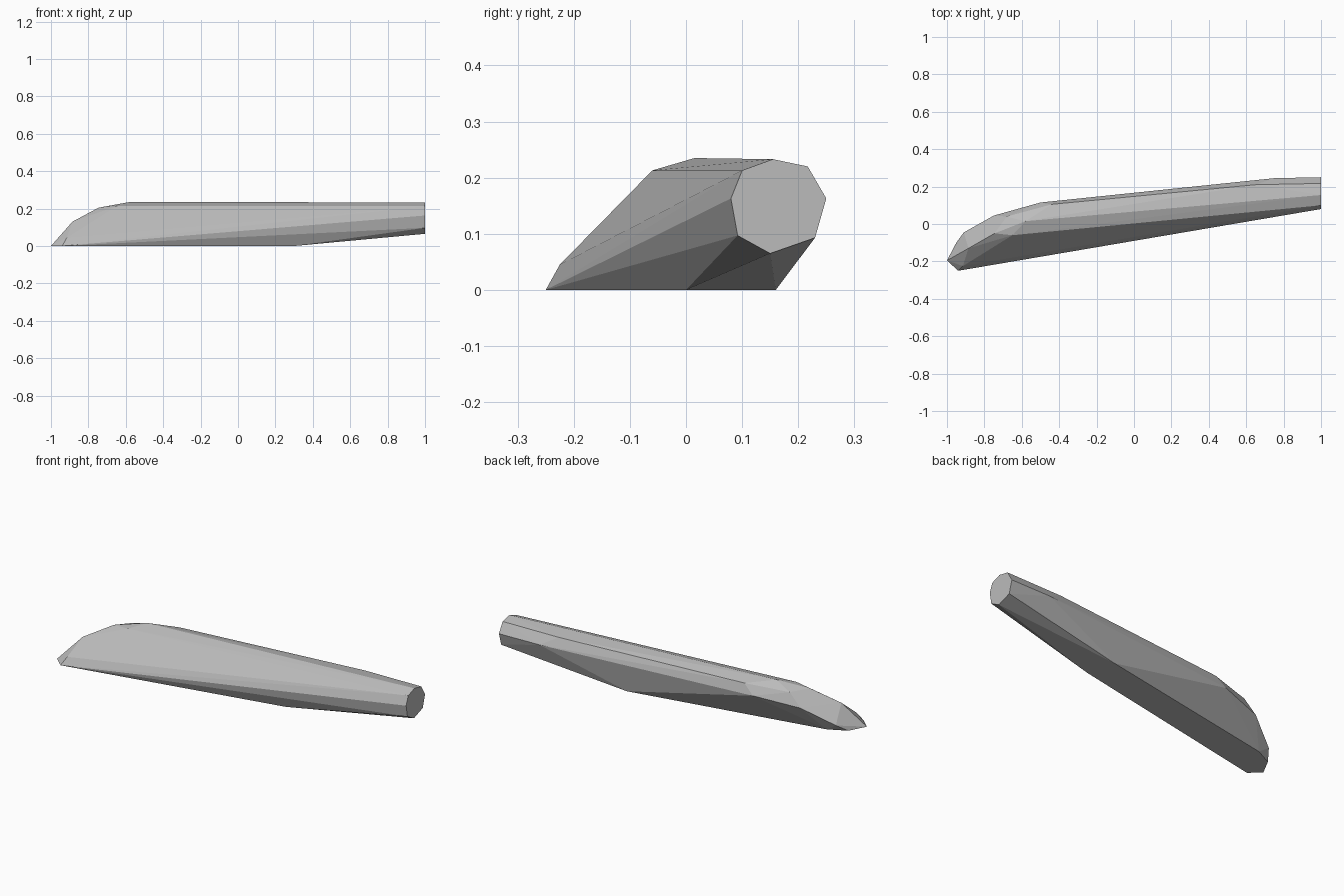
import bpy
import bmesh

# Remove the default cube only
default_cube = bpy.data.objects.get("Cube")
if default_cube:
    bpy.data.objects.remove(default_cube, do_unlink=True)


def make_material(name, colour):
    material = bpy.data.materials.new(name)
    material.use_nodes = True
    material.diffuse_color = colour
    for node in material.node_tree.nodes:
        if node.type == "BSDF_PRINCIPLED":
            node.inputs["Base Color"].default_value = colour
            node.inputs["Roughness"].default_value = 0.8
    return material


def convex_solid(name, points, material):
    """Wrap a flat-faced solid tightly around its corner points."""
    mesh = bpy.data.meshes.new(name)
    bm = bmesh.new()
    for point in points:
        bm.verts.new(point)
    result = bmesh.ops.convex_hull(bm, input=bm.verts[:])
    unused = {item for item in result["geom_interior"] + result["geom_unused"]
              if isinstance(item, bmesh.types.BMVert)}
    bmesh.ops.delete(bm, geom=list(unused), context="VERTS")
    # Merge coplanar triangles into clean facets
    bmesh.ops.dissolve_limit(bm, angle_limit=0.01, verts=bm.verts[:], edges=bm.edges[:])
    bmesh.ops.recalc_face_normals(bm, faces=bm.faces[:])
    bm.to_mesh(mesh)
    bm.free()
    mesh.materials.append(material)
    solid = bpy.data.objects.new(name, mesh)
    bpy.context.collection.objects.link(solid)
    return solid


# Blunt octagonal end, given as (y, z) around the flat cap
cap_profile = [(0.10, 0.213), (0.155, 0.233), (0.217, 0.22), (0.25, 0.163),
               (0.23, 0.093), (0.15, 0.065), (0.092, 0.097), (0.08, 0.163)]
blunt_end = [(1, y, z) for y, z in cap_profile]

# Flat underside, given as (x, y) on the ground
sole_outline = [(0.3, 0), (0.26, 0.16), (-0.85, -0.05),
                (-0.95, -0.1), (-1, -0.195), (-0.94, -0.25)]
sole = [(x, y, 0) for x, y in sole_outline]

# Tapered end: chiselled front rim, then the rising crest
front_rim = [(-0.915, -0.225, 0.045), (-0.885, -0.13, 0.13),
             (-0.745, -0.05, 0.205), (-0.65, -0.06, 0.213)]
crest = [(-0.58, 0.015, 0.235), (-0.68, 0.04, 0.2), (-0.44, 0.105, 0.213)]

# Rounded back side
back_side = [(-0.91, -0.045, 0.04), (-0.75, 0.045, 0.13),
             (-0.5, 0.115, 0.16), (0.75, 0.245, 0.165), (0.65, 0.21, 0.22)]

grey = make_material("plain grey", (0.5, 0.5, 0.5, 1))
convex_solid("tapered_shaft", blunt_end + sole + front_rim + crest + back_side, grey)
